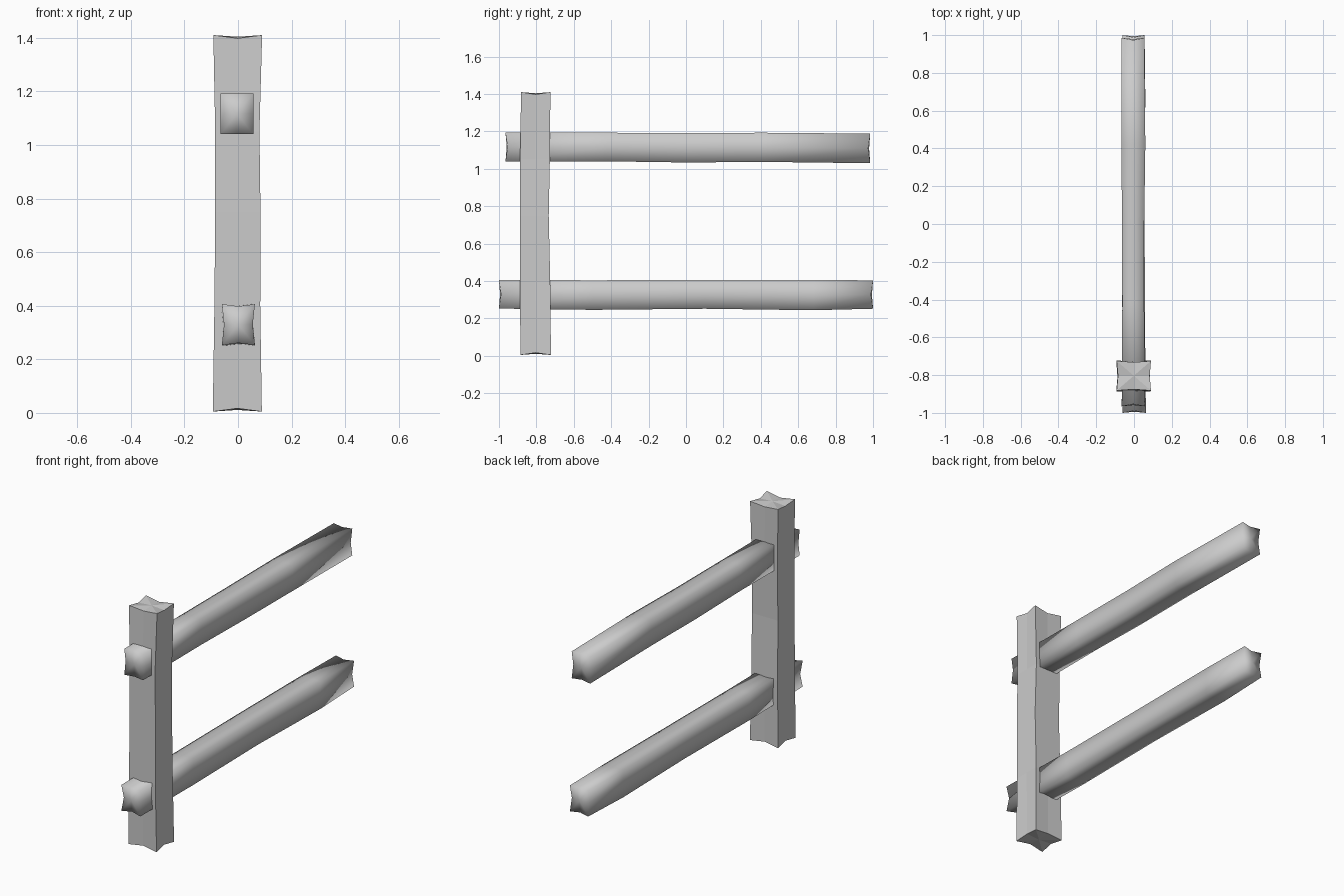
import bpy, bmesh
from mathutils import Vector

if "Cube" in bpy.data.objects:
    bpy.data.objects.remove(bpy.data.objects["Cube"])


def beam(name, stations, place, dents, smooth):
    """Loft a hand-hewn box beam. Each station is (t, a0, a1, b0, b1);
    place maps (a, b, t) to a point; dents push the mid-edges in."""
    bm = bmesh.new()
    rings = []
    last = len(stations) - 1
    for i, (t, a0, a1, b0, b1) in enumerate(stations):
        am, bmid = (a0 + a1) / 2, (b0 + b1) / 2
        d = dents[i]
        pts = [(a0, b0), (am, b0 + d), (a1, b0), (a1 - d, bmid),
               (a1, b1), (am, b1 - d), (a0, b1), (a0 + d, bmid)]
        inset = 0.012 if i == 0 else -0.012 if i == last else 0
        rings.append([bm.verts.new(place(a, b, t + (inset if k % 2 else 0)))
                      for k, (a, b) in enumerate(pts)])
    for r0, r1 in zip(rings, rings[1:]):
        for k in range(8):
            n = (k + 1) % 8
            bm.faces.new((r0[k], r0[n], r1[n], r1[k]))
    # end caps meet at a centre point
    for ring in (rings[0], rings[-1]):
        mid = sum((v.co for v in ring), Vector()) / 8
        c = bm.verts.new(mid)
        for k in range(8):
            bm.faces.new((ring[k], ring[(k + 1) % 8], c))
    bmesh.ops.recalc_face_normals(bm, faces=bm.faces)
    for f in bm.faces:
        f.smooth = smooth
    me = bpy.data.meshes.new(name)
    bm.to_mesh(me)
    bm.free()
    ob = bpy.data.objects.new(name, me)
    bpy.context.collection.objects.link(ob)
    return ob


def upright(a, b, t):
    return Vector((a, b, t))


def along_y(a, b, t):
    return Vector((a, t, b))


# post: (z, x0, x1, y0, y1)
beam("post", [
    (0.005, -0.094, 0.089, -0.885, -0.722),
    (0.40, -0.088, 0.083, -0.888, -0.726),
    (0.75, -0.085, 0.084, -0.888, -0.734),
    (1.05, -0.085, 0.080, -0.887, -0.728),
    (1.41, -0.092, 0.090, -0.882, -0.725),
], upright, [0.007, 0.0, 0.0, 0.0, 0.007], False)

# rails: (y, x0, x1, z0, z1)
beam("upper_rail", [
    (-0.965, -0.065, 0.057, 1.04, 1.193),
    (-0.42, -0.062, 0.054, 1.04, 1.193),
    (0.0, -0.064, 0.054, 1.034, 1.192),
    (0.42, -0.066, 0.060, 1.037, 1.193),
    (0.985, -0.065, 0.055, 1.03, 1.188),
], along_y, [0.0, 0.0, 0.003, 0.0, 0.002], True)

beam("lower_rail", [
    (-1.0, -0.060, 0.063, 0.253, 0.406),
    (-0.5, -0.062, 0.058, 0.246, 0.404),
    (0.1, -0.064, 0.056, 0.252, 0.406),
    (0.68, -0.066, 0.060, 0.244, 0.405),
    (1.0, -0.062, 0.056, 0.252, 0.404),
], along_y, [0.008, 0.0, 0.002, 0.0, 0.004], True)
